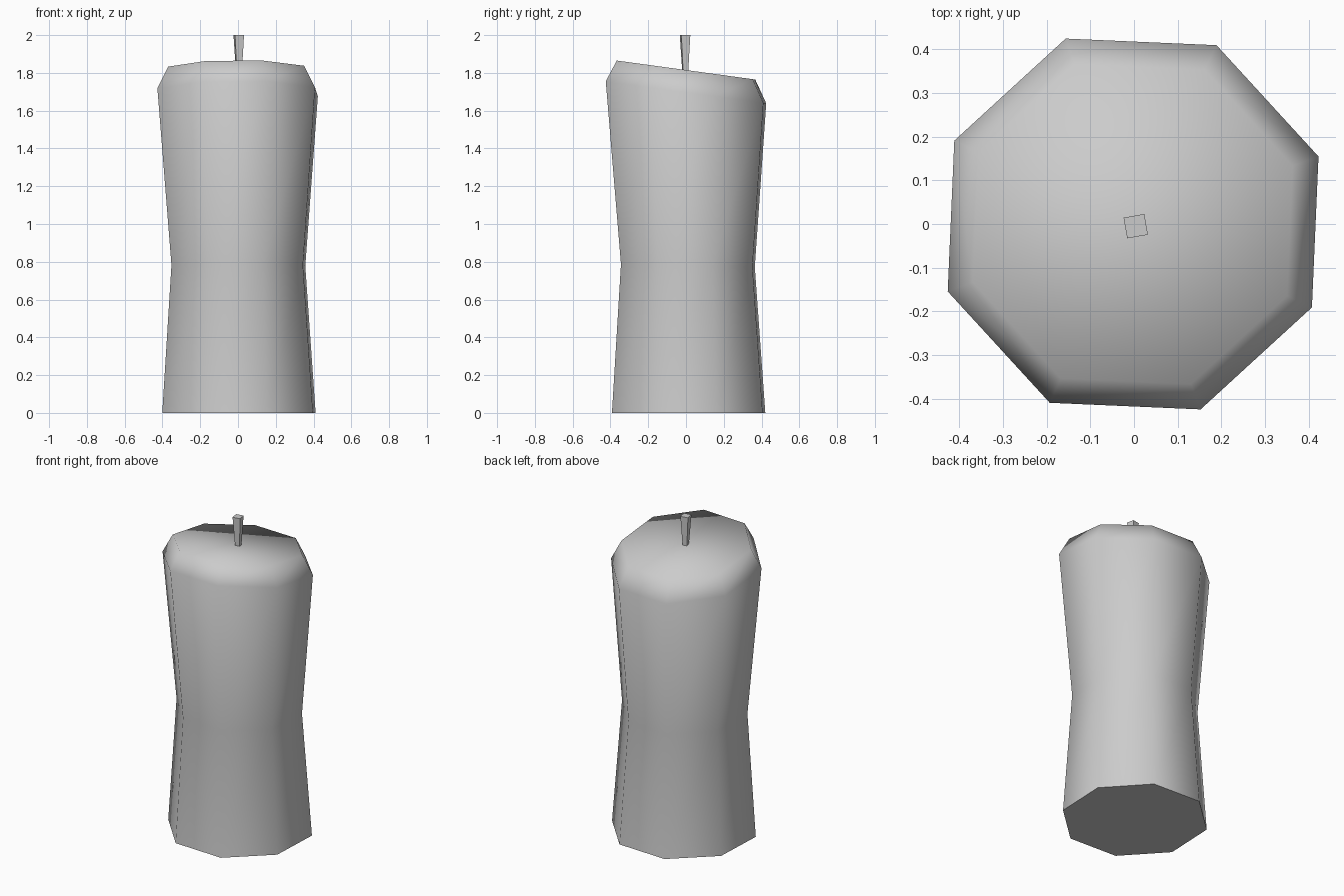
import bpy
import bmesh
import math

cube = bpy.data.objects.get("Cube")
if cube:
    bpy.data.objects.remove(cube, do_unlink=True)

SLOPE = -0.137  # the candle top leans down towards the back


def make_material(name, color):
    mat = bpy.data.materials.new(name)
    mat.use_nodes = True
    mat.diffuse_color = color
    mat.node_tree.nodes["Principled BSDF"].inputs["Base Color"].default_value = color
    return mat


def loft(name, sides, turn, rings, mat):
    """Skin a closed solid over rings of (radius, height, slope, centre x, centre y)."""
    bm = bmesh.new()
    loops = []
    for radius, height, slope, cx, cy in rings:
        loop = []
        for i in range(sides):
            a = turn + math.tau * i / sides
            x, y = cx + radius * math.cos(a), cy + radius * math.sin(a)
            loop.append(bm.verts.new((x, y, height + slope * y)))
        loops.append(loop)
    for low, high in zip(loops, loops[1:]):
        for i in range(sides):
            j = (i + 1) % sides
            bm.faces.new((low[i], low[j], high[j], high[i]))
    bm.faces.new(loops[0][::-1])
    bm.faces.new(loops[-1])
    mesh = bpy.data.meshes.new(name)
    bm.to_mesh(mesh)
    bm.free()
    mesh.materials.append(mat)
    obj = bpy.data.objects.new(name, mesh)
    bpy.context.collection.objects.link(obj)
    return obj


grey = make_material("plain grey", (0.6, 0.6, 0.6, 1))

# Waisted eight-sided wax body with a bevelled, slanted top
body = loft("candle_body", 8, math.radians(20), [
    (0.432, 0, 0, 0.005, 0.014),
    (0.377, 0.78, -0.02, 0.002, 0.01),
    (0.452, 1.697, SLOPE, -0.002, 0),
    (0.39, 1.815, SLOPE, -0.003, 0),
], grey)

# Four-sided wick, wider at its tip
loft("wick", 4, math.radians(55), [
    (0.018, 1.79, 0, 0.005, -0.004),
    (0.034, 2, 0, 0.004, -0.005),
], grey)

# Smooth wax, sharp only around the base
bpy.ops.object.select_all(action="DESELECT")
body.select_set(True)
bpy.context.view_layer.objects.active = body
bpy.ops.object.shade_smooth_by_angle(angle=math.radians(80))
